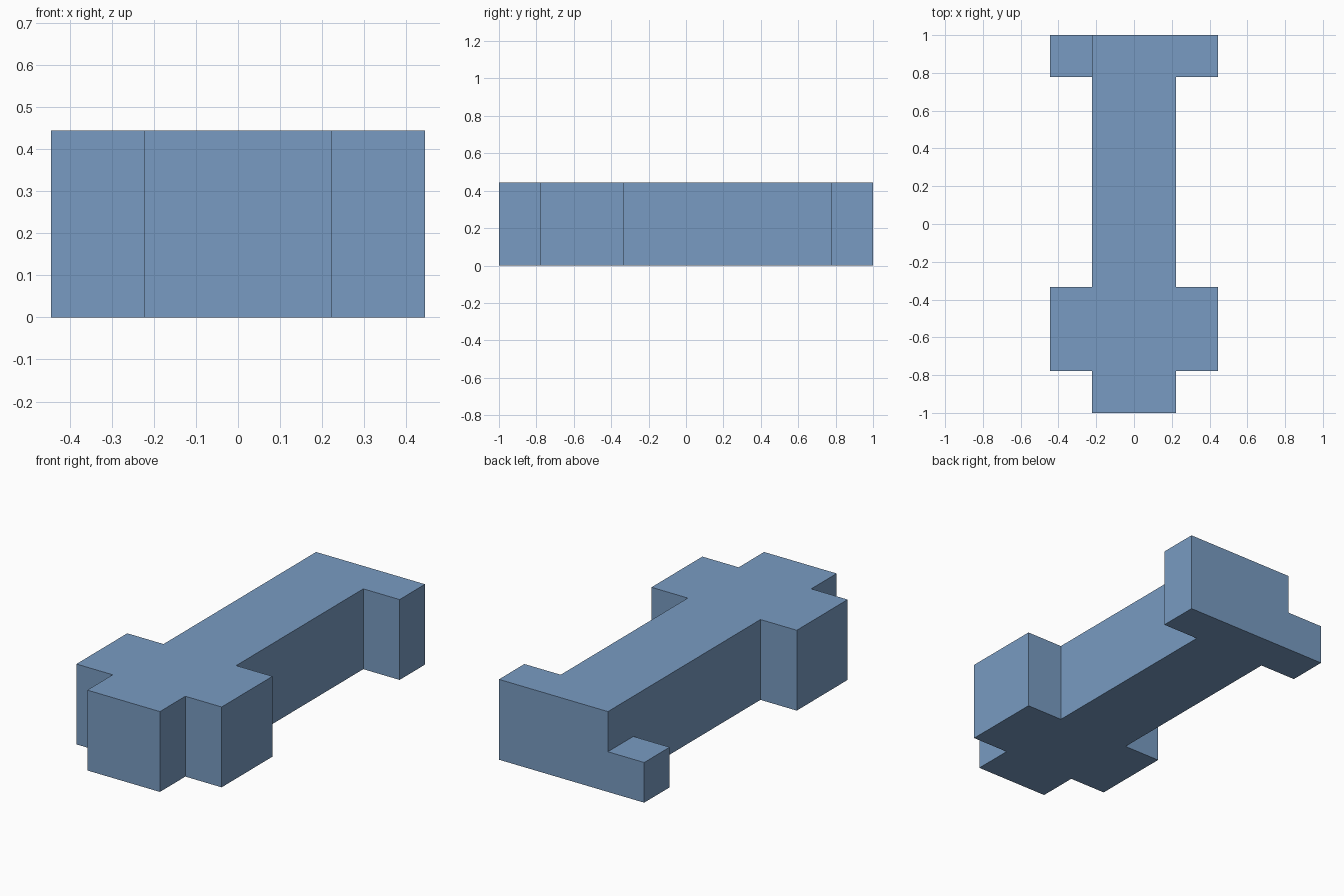
import bpy, bmesh, math

cube = bpy.data.objects.get("Cube")
if cube:
    bpy.data.objects.remove(cube, do_unlink=True)

U = 2 / 9          # grid unit: the whole part is 9 units long
HALF = U           # height of the low arm, half the full height

blue = bpy.data.materials.new("steel blue")
blue.use_nodes = True
colour = (0.19, 0.33, 0.54, 1)
blue.diffuse_color = colour
blue.node_tree.nodes["Principled BSDF"].inputs["Base Color"].default_value = colour

# Plan in grid units: the full-height body, and the low arm at the back
body = [(-1, -4.5), (1, -4.5), (1, -3.5), (2, -3.5), (2, -1.5), (1, -1.5),
        (1, 3.5), (2, 3.5), (2, 4.5), (-1, 4.5), (-1, 3.5),
        (-1, -1.5), (-2, -1.5), (-2, -3.5), (-1, -3.5)]
low_arm = [(-2, 3.5), (-1, 3.5), (-1, 4.5), (-2, 4.5)]

bm = bmesh.new()
verts = {}
for outline in (body, low_arm):
    for p in outline:
        if p not in verts:
            verts[p] = bm.verts.new((p[0] * U, p[1] * U, 0))
    bm.faces.new([verts[p] for p in outline])


def raise_faces(faces, height):
    """Extrude faces upward, keeping the originals, and return the new tops."""
    geom = bmesh.ops.extrude_face_region(bm, geom=faces, use_keep_orig=True)["geom"]
    bmesh.ops.translate(bm, vec=(0, 0, height),
                        verts=[g for g in geom if isinstance(g, bmesh.types.BMVert)])
    return [g for g in geom if isinstance(g, bmesh.types.BMFace)]


# Raise everything to half height, then only the body to full height
tops = raise_faces(bm.faces[:], HALF)
body_top = max(tops, key=lambda f: f.calc_area())
raise_faces([body_top], HALF)
bmesh.ops.delete(bm, geom=[body_top], context='FACES_ONLY')

# Merge coplanar faces into clean flat sides
bmesh.ops.recalc_face_normals(bm, faces=bm.faces[:])
bmesh.ops.dissolve_limit(bm, angle_limit=math.radians(1),
                         verts=bm.verts[:], edges=bm.edges[:])

mesh = bpy.data.meshes.new("cross_bar_block")
bm.to_mesh(mesh)
bm.free()
mesh.materials.append(blue)
block = bpy.data.objects.new("cross_bar_block", mesh)
bpy.context.collection.objects.link(block)
